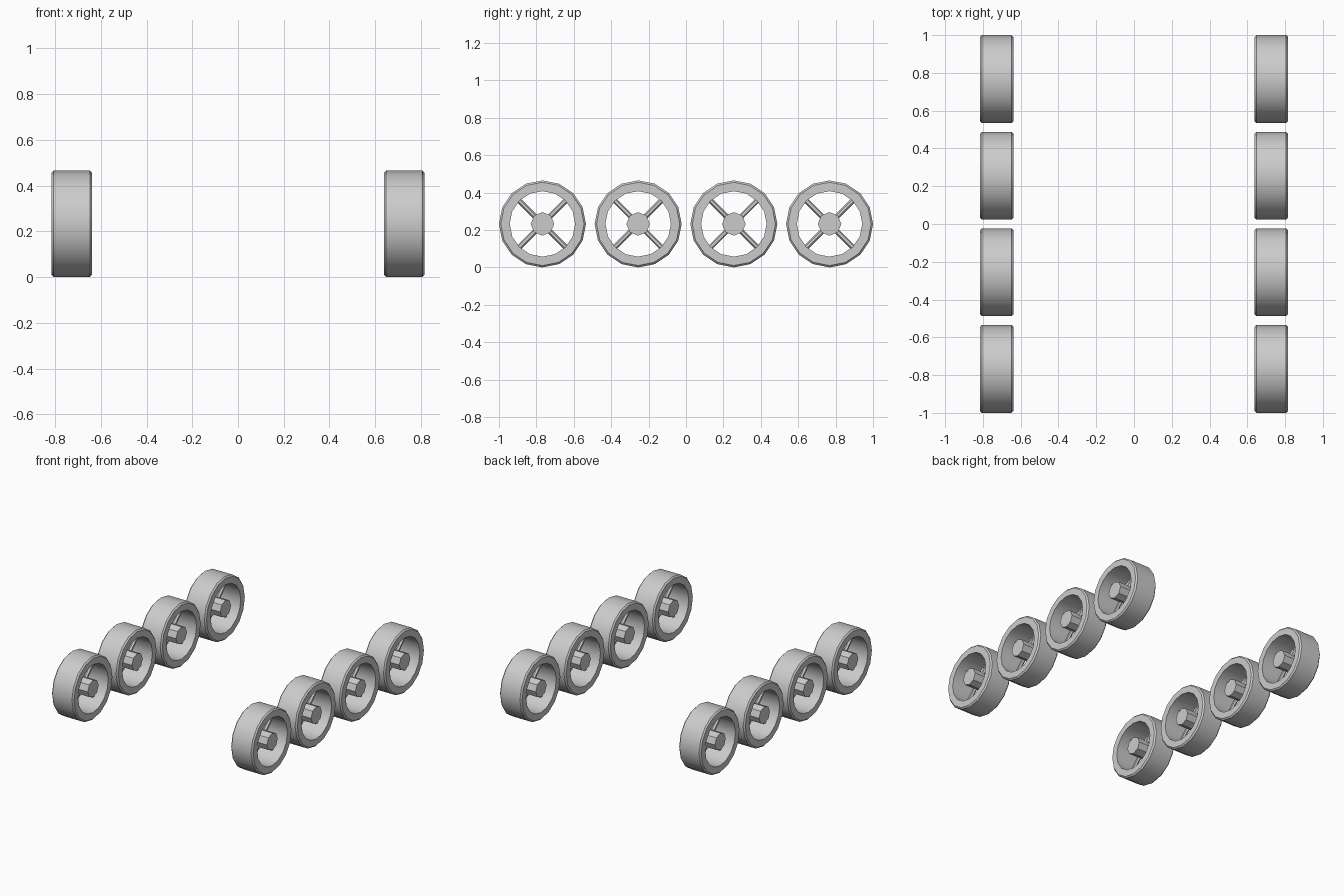
import bpy, bmesh
from math import pi, cos, sin
from mathutils import Matrix, Vector

if "Cube" in bpy.data.objects:
    bpy.data.objects.remove(bpy.data.objects["Cube"])

R, HALF, SIDES = 0.2325, 0.089, 16


def finish(bm, name, loc):
    bmesh.ops.recalc_face_normals(bm, faces=bm.faces)
    me = bpy.data.meshes.new(name)
    bm.to_mesh(me)
    bm.free()
    ob = bpy.data.objects.new(name, me)
    ob.location = loc
    bpy.context.collection.objects.link(ob)
    bpy.ops.object.select_all(action='DESELECT')
    ob.select_set(True)
    bpy.context.view_layer.objects.active = ob
    bpy.ops.object.shade_smooth_by_angle(angle=pi / 6)
    return ob


# rim: closed (x, radius) section swept around the x axis
def rim(loc):
    c = 0.01
    section = [(-HALF, R - c), (-HALF + c, R), (HALF - c, R), (HALF, R - c),
               (HALF, 0.175), (-HALF, 0.175)]
    bm = bmesh.new()
    rings = []
    for i in range(SIDES):
        a = 2 * pi * i / SIDES
        rings.append([bm.verts.new((x, r * cos(a), r * sin(a))) for x, r in section])
    n = len(section)
    for i in range(SIDES):
        p, q = rings[i], rings[(i + 1) % SIDES]
        for j in range(n):
            k = (j + 1) % n
            bm.faces.new((p[j], q[j], q[k], p[k]))
    finish(bm, "wheel_rim", loc)


def rod(bm, start, end, radius, sides):
    d = end - start
    m = Matrix.Translation((start + end) / 2) @ d.to_track_quat('Z', 'Y').to_matrix().to_4x4()
    bmesh.ops.create_cone(bm, cap_ends=True, segments=sides, radius1=radius,
                          radius2=radius, depth=d.length, matrix=m)


# octagonal hub
def hub(loc):
    bm = bmesh.new()
    rod(bm, Vector((-HALF, 0, 0)), Vector((HALF, 0, 0)), 0.063, 8)
    finish(bm, "wheel_hub", loc)


# four diagonal spokes
def spokes(loc):
    bm = bmesh.new()
    for i in range(4):
        a = pi / 4 + i * pi / 2
        d = Vector((0, cos(a), sin(a)))
        rod(bm, d * 0.04, d * 0.178, 0.014, 6)
    finish(bm, "wheel_spokes", loc)


for x in (-0.727, 0.727):
    for i in range(4):
        loc = (x, (i - 1.5) * 0.5117, R)
        for part in (rim, hub, spokes):
            part(loc)
